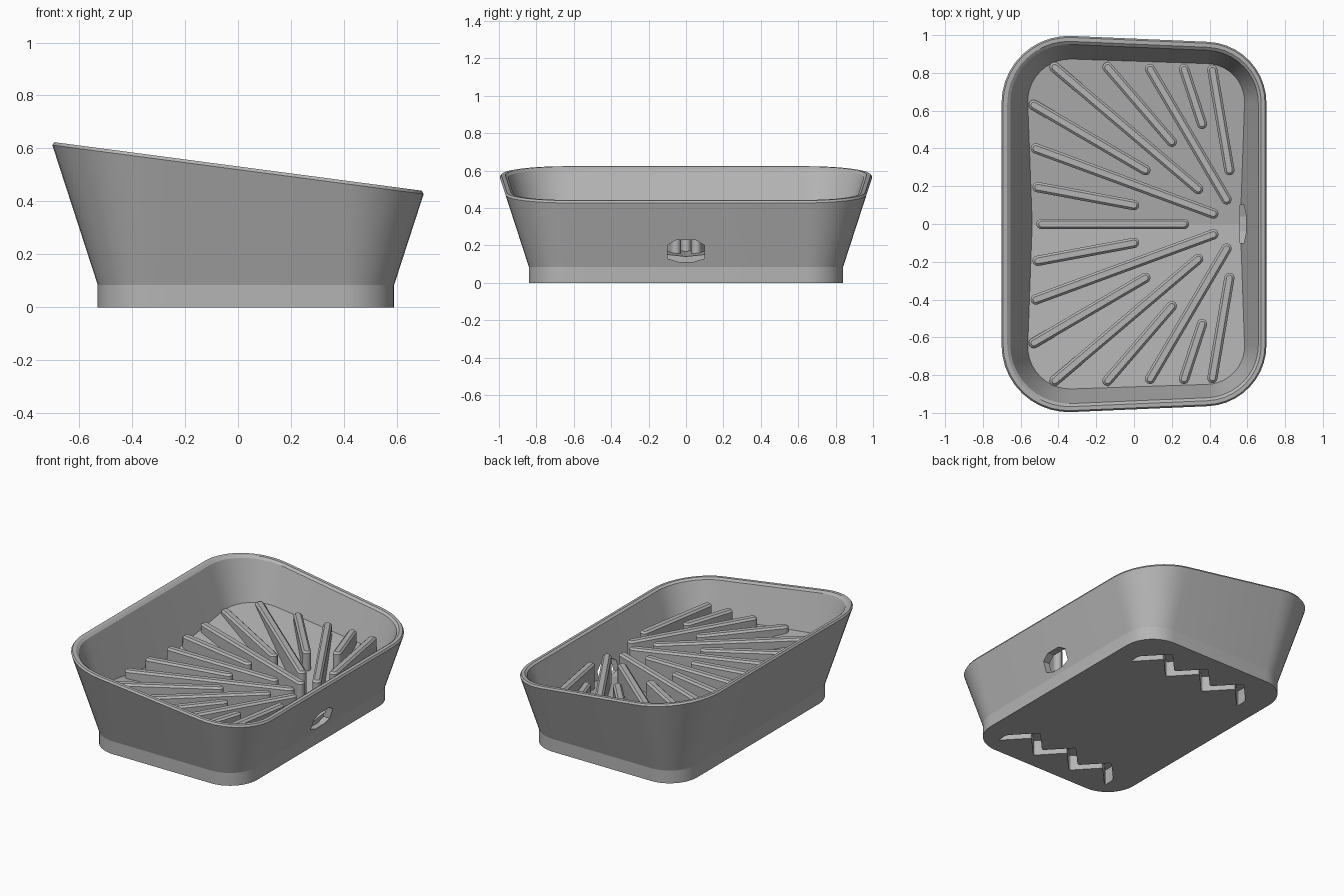
import bpy, bmesh, math
from mathutils import Vector

if "Cube" in bpy.data.objects:
    bpy.data.objects.remove(bpy.data.objects["Cube"], do_unlink=True)

# One matte grey for everything
grey = bpy.data.materials.new("matte_grey")
grey.use_nodes = True
colour = (0.46, 0.46, 0.46, 1)
grey.diffuse_color = colour
grey.node_tree.nodes["Principled BSDF"].inputs["Base Color"].default_value = colour

SEG = 10          # steps per rounded corner
FLARE = 0.325     # outward lean of the walls
FOOT = 0.085      # height of the upright foot
WALL = 0.045


def rim(x, y):
    return 0.532 - 0.132 * x


def floor(x, y):
    return 0.14 + 0.1 * (0.565 - x) + 0.11 * abs(y)


def finish(name, bm):
    bmesh.ops.recalc_face_normals(bm, faces=bm.faces)
    mesh = bpy.data.meshes.new(name)
    bm.to_mesh(mesh)
    bm.free()
    obj = bpy.data.objects.new(name, mesh)
    bpy.context.collection.objects.link(obj)
    mesh.materials.append(grey)
    return obj


def smooth(obj):
    bpy.ops.object.select_all(action='DESELECT')
    obj.select_set(True)
    bpy.context.view_layer.objects.active = obj
    bpy.ops.object.shade_smooth_by_angle(angle=math.radians(11))


def outline():
    """Rounded rectangle of the foot as (point, outward normal) pairs."""
    cx, hx, hy, r = 0.03, 0.56, 0.84, 0.2
    pts = []
    for q, (sx, sy) in enumerate([(1, 1), (-1, 1), (-1, -1), (1, -1)]):
        if q in (0, 2):
            pts.append((Vector((cx + sx * hx, 0)), Vector((sx, 0))))
        for i in range(SEG + 1):
            a = math.pi / 2 * (q + i / SEG)
            n = Vector((math.cos(a), math.sin(a)))
            pts.append((Vector((cx + sx * (hx - r), sy * (hy - r))) + n * r, n))
    return pts


def ring(bm, inset, height):
    """Loop on the leaning wall, moved inwards by inset, at the given height rule."""
    verts = []
    for p, n in outline():
        z = 0.3
        for _ in range(12):
            q = p + n * (FLARE * max(z - FOOT, 0) - inset)
            z = height(q.x, q.y)
        verts.append(bm.verts.new((q.x, q.y, z)))
    return verts


def prism(name, points, axis, start, depth, round_off=0):
    """Straight prism along axis; points give its cross-section."""
    bm = bmesh.new()
    if axis == 'X':
        vs = [bm.verts.new((start, a, b)) for a, b in points]
        move = Vector((depth, 0, 0))
    else:
        vs = [bm.verts.new((a, b, start)) for a, b in points]
        move = Vector((0, 0, depth))
    res = bmesh.ops.extrude_face_region(bm, geom=[bm.faces.new(vs)])
    bmesh.ops.translate(bm, vec=move, verts=[v for v in res["geom"] if isinstance(v, bmesh.types.BMVert)])
    if round_off:
        edges = [e for e in bm.edges if abs((e.verts[0].co - e.verts[1].co).z) > 0.01]
        bmesh.ops.bevel(bm, geom=edges, offset=round_off, segments=3, profile=0.5, affect='EDGES')
    obj = finish(name, bm)
    obj.hide_render = True
    return obj


def cut(obj, cutter):
    mod = obj.modifiers.new("cut", 'BOOLEAN')
    mod.operation, mod.solver, mod.object = 'DIFFERENCE', 'EXACT', cutter
    bpy.ops.object.select_all(action='DESELECT')
    obj.select_set(True)
    bpy.context.view_layer.objects.active = obj
    bpy.ops.object.modifier_apply(modifier=mod.name)
    bpy.data.objects.remove(cutter, do_unlink=True)


# Tray body: foot, flared wall, chamfered slanted rim, inner wall, V-shaped floor
bm = bmesh.new()
edge = 0.012
loops = [
    ring(bm, 0, lambda x, y: 0),
    ring(bm, 0, lambda x, y: FOOT),
    ring(bm, 0, lambda x, y: rim(x, y) - edge),
    ring(bm, edge, rim),
    ring(bm, WALL - edge, rim),
    ring(bm, WALL, lambda x, y: rim(x, y) - edge),
    ring(bm, WALL, floor),
]
count = len(loops[0])
for low, high in zip(loops, loops[1:]):
    for i in range(count):
        j = (i + 1) % count
        bm.faces.new((low[i], low[j], high[j], high[i]))
bm.faces.new(loops[0])
half = count // 2
bm.faces.new(loops[-1][:half + 1])
bm.faces.new(loops[-1][half:] + loops[-1][:1])
tray = finish("tray_body", bm)

# Drain hole through the low wall
right_side = [(0.04, 0.112), (0.1, 0.13), (0.1, 0.2), (0.05, 0.23)]
hole = right_side + [(-y, z) for y, z in reversed(right_side)]
cut(tray, prism("drain_cutter", hole, 'X', 0.56, 0.3))

# Two zigzag grooves under the foot
for base_y in (0.54, -0.7):
    path = [(0.45 - 0.14 * i, base_y + 0.15 * (i % 2)) for i in range(7)]
    shape = [(x, y + 0.04) for x, y in path] + [(x, y - 0.04) for x, y in reversed(path)]
    cut(tray, prism("groove_cutter", shape, 'Z', -0.05, 0.15, 0.016))
smooth(tray)

# Ribs fanning out from the drain: level tops, feet sunk into the floor
fan = [
    ((-0.51, 0.195), (0.0, 0.1)),
    ((-0.52, 0.4), (0.42, 0.055)),
    ((-0.53, 0.63), (0.06, 0.285)),
    ((-0.42, 0.83), (0.34, 0.185)),
    ((-0.14, 0.83), (0.2, 0.435)),
    ((0.085, 0.82), (0.49, 0.13)),
    ((0.265, 0.82), (0.36, 0.53)),
    ((0.415, 0.815), (0.505, 0.285)),
]


def rib(bm, a, b, top=0.348, radius=0.027):
    a, b = Vector(a), Vector(b)
    turn = math.atan2(b.y - a.y, b.x - a.x)

    def loop(r, height):
        verts = []
        for centre, first in ((b, -math.pi / 2), (a, math.pi / 2)):
            for i in range(9):
                t = turn + first + math.pi * i / 8
                x, y = centre.x + r * math.cos(t), centre.y + r * math.sin(t)
                verts.append(bm.verts.new((x, y, height(x, y))))
        return verts

    rows = [loop(radius, lambda x, y: floor(x, y) - 0.02),
            loop(radius, lambda x, y: top - 0.012),
            loop(radius - 0.012, lambda x, y: top)]
    for low, high in zip(rows, rows[1:]):
        for i in range(len(low)):
            j = (i + 1) % len(low)
            bm.faces.new((low[i], low[j], high[j], high[i]))
    bm.faces.new(rows[-1])
    bm.faces.new(rows[0])


bm = bmesh.new()
rib(bm, (-0.49, 0), (0.265, 0))
for a, b in fan:
    for side in (1, -1):
        rib(bm, (a[0], a[1] * side), (b[0], b[1] * side))
ribs = finish("drainage_ribs", bm)
bpy.ops.object.select_all(action='DESELECT')
ribs.select_set(True)
bpy.context.view_layer.objects.active = ribs
bpy.ops.object.shade_smooth_by_angle(angle=math.radians(25))
